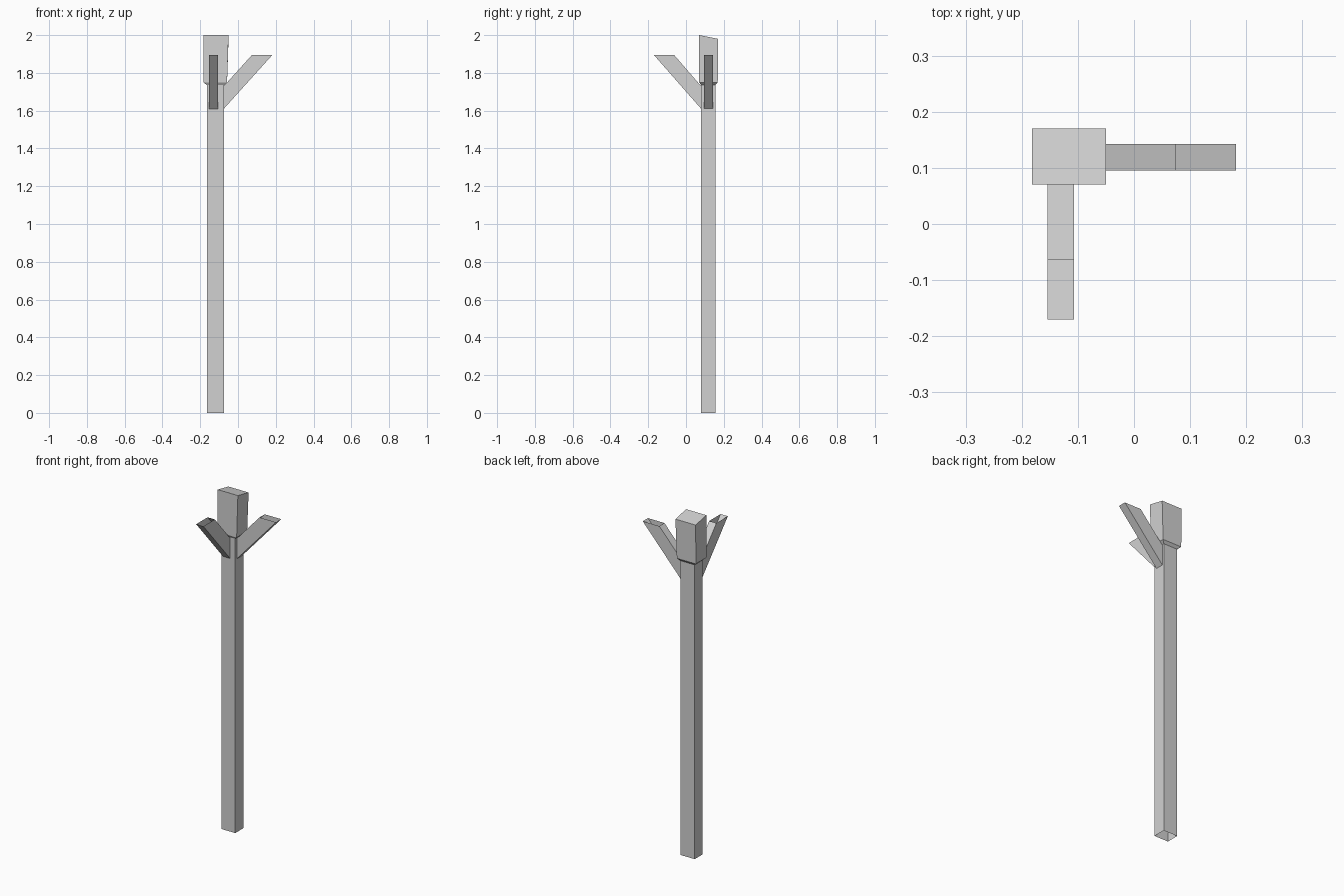
import bpy
import bmesh

cube = bpy.data.objects.get("Cube")
if cube:
    bpy.data.objects.remove(cube, do_unlink=True)

wood = bpy.data.materials.new("pale grey wood")
wood.use_nodes = True
grey = (0.64, 0.64, 0.64, 1)
wood.diffuse_color = grey
wood.node_tree.nodes["Principled BSDF"].inputs["Base Color"].default_value = grey


def skin(bm, loops):
    """Bridge a stack of four-cornered loops."""
    for a, b in zip(loops, loops[1:]):
        for i in range(4):
            j = (i + 1) % 4
            bm.faces.new((a[i], a[j], b[j], b[i]))


def finish(bm, name):
    bmesh.ops.recalc_face_normals(bm, faces=bm.faces)
    mesh = bpy.data.meshes.new(name)
    bm.to_mesh(mesh)
    bm.free()
    mesh.materials.append(wood)
    bpy.context.collection.objects.link(bpy.data.objects.new(name, mesh))


def rectangle(x0, x1, y0, y1):
    return [(x0, y0), (x1, y0), (x1, y1), (x0, y1)]


# Worn corners of the shaft: (height, inset x, inset y), in rectangle order
TOP = 1.735
wear = [
    [(0, 0, 0), (1.0, 0, 0), (1.21, 0.009, 0.018), (1.6, 0, 0), (TOP, 0, 0)],
    [(0, 0, 0), (0.7, 0.02, 0.024), (0.88, 0, 0), (TOP, 0, 0)],
    [(0, 0, 0), (1.2, 0, 0), (1.3, 0.005, 0.02), (1.6, 0, 0), (TOP, 0, 0)],
    [(0, 0, 0), (0.72, 0, 0), (0.79, 0.006, 0.009), (TOP, 0, 0)],
]
shaft = rectangle(-0.165, -0.074, 0.08, 0.155)
signs = rectangle(1, -1, 1, -1)

# Hollow shaft: each side is one panel between two worn corners
bm = bmesh.new()
corners = [[bm.verts.new((x + sx * dx, y + sy * dy, z)) for z, dx, dy in profile]
           for (x, y), (sx, sy), profile in zip(shaft, signs, wear)]
panels = [bm.faces.new(corners[i] + corners[(i + 1) % 4][::-1]) for i in range(4)]
bmesh.ops.triangulate(bm, faces=panels)

# Collar and head, with a top that slopes down to the back
collar = [bm.verts.new((x, y, 1.75))
          for x, y in rectangle(-0.182, -0.058, 0.07, 0.168)]
head = [bm.verts.new((x, y, 2.0 if y < 0.1 else 1.98))
        for x, y in rectangle(-0.182, -0.05, 0.07, 0.17)]
skin(bm, [[corner[-1] for corner in corners], collar, head])
bm.faces.new(head)
finish(bm, "corner_post")


# Hollow diagonal braces, open and cut level at the upper end
def brace(name, place, near, far, tip, side0, side1):
    bm = bmesh.new()
    loops = []
    for (u0, z0), (u1, z1) in [((near, 1.61), (near, 1.73)),
                               ((tip, 1.895), (far, 1.895))]:
        points = [(u0, side0, z0), (u0, side1, z0), (u1, side1, z1), (u1, side0, z1)]
        loops.append([bm.verts.new(place(*p)) for p in points])
    skin(bm, loops)
    finish(bm, name)


brace("side_brace", lambda u, s, z: (u, s, z),
      -0.075, 0.074, 0.182, 0.095, 0.143)
brace("front_brace", lambda u, s, z: (s, -u, z),
      -0.08, 0.063, 0.17, -0.154, -0.107)
